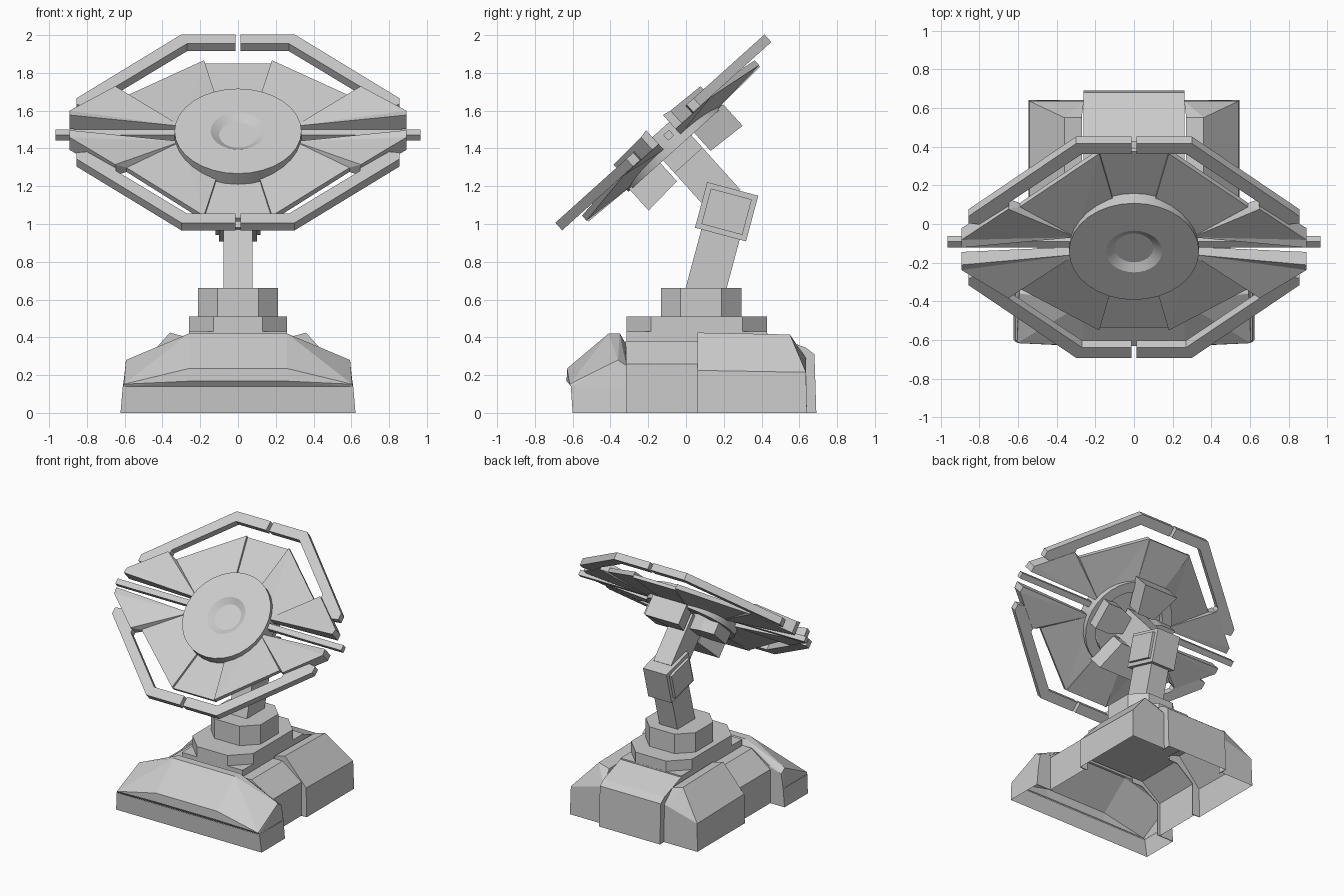
import bpy, bmesh, math
from mathutils import Matrix, Vector

if "Cube" in bpy.data.objects:
    bpy.data.objects.remove(bpy.data.objects["Cube"], do_unlink=True)

grey = bpy.data.materials.new("light_grey")
grey.use_nodes = True
GREY = (0.6, 0.6, 0.6, 1)
grey.diffuse_color = GREY
grey.node_tree.nodes["Principled BSDF"].inputs["Base Color"].default_value = GREY

# Dish frame: local x across, local y up the slope, local z out of the face
DISH = Matrix.Translation((0, -0.12, 1.485)) @ Matrix.Rotation(math.radians(42), 4, 'X')
WORLD = Matrix.Identity(4)
# Upright frames: (x, z) outlines extruded along -y, and (y, z) outlines along x
FACE_FRONT = Matrix.Rotation(math.radians(90), 4, 'X')
FACE_SIDE = Matrix(((0, 0, 1, 0), (1, 0, 0, 0), (0, 1, 0, 0), (0, 0, 0, 1)))
DOWN, UP, FRONT, BACK = (0, 0, -1), (0, 0, 1), (0, -1, 0), (0, 1, 0)
LEFT, RIGHT = (1, 0, 0), (-1, 0, 0)


def finish(name, bm, matrix=WORLD):
    bmesh.ops.recalc_face_normals(bm, faces=bm.faces)
    bm.transform(matrix)
    mesh = bpy.data.meshes.new(name)
    bm.to_mesh(mesh)
    bm.free()
    mesh.materials.append(grey)
    obj = bpy.data.objects.new(name, mesh)
    bpy.context.collection.objects.link(obj)
    return obj


def slab(name, points, matrix=WORLD, fan=False):
    """Outline of (x, y, top, bottom) points closed into a solid."""
    bm = bmesh.new()
    top = [bm.verts.new((x, y, t)) for x, y, t, b in points]
    low = [bm.verts.new((x, y, b)) for x, y, t, b in points]
    n = len(points)
    for i in range(n):
        j = (i + 1) % n
        bm.faces.new((top[i], top[j], low[j], low[i]))
    for ring in (top, low):
        if fan:
            for i in range(1, n - 1):
                bm.faces.new((ring[0], ring[i], ring[i + 1]))
        else:
            bm.faces.new(ring)
    return finish(name, bm, matrix)


def box(name, x, y, z, matrix=WORLD):
    return slab(name, [(a, b, z[1], z[0]) for a, b in
                       ((x[0], y[0]), (x[1], y[0]), (x[1], y[1]), (x[0], y[1]))], matrix)


def shell(name, points, openings):
    """Convex body with the faces toward the given directions left open."""
    bm = bmesh.new()
    for p in points:
        bm.verts.new(p)
    bmesh.ops.convex_hull(bm, input=bm.verts)
    bmesh.ops.dissolve_limit(bm, angle_limit=0.02, verts=bm.verts, edges=bm.edges)
    bmesh.ops.recalc_face_normals(bm, faces=bm.faces)
    gone = [f for f in bm.faces if any(f.normal.dot(Vector(d)) > 0.95 for d in openings)]
    bmesh.ops.delete(bm, geom=gone, context='FACES')
    return finish(name, bm)


def both(points):
    return [(s * x, y, z) for x, y, z in points for s in (1, -1)]


def octagon(hx, hy, cut, cy, z):
    corners = [(hx - cut, -hy), (hx, cut - hy), (hx, hy - cut), (hx - cut, hy),
               (cut - hx, hy), (-hx, hy - cut), (-hx, cut - hy), (cut - hx, -hy)]
    return [(x, y + cy, z[1], z[0]) for x, y in corners]


# Base: hollow front body over a skirt, lower middle, raised rear and two rear flanks
shell("base_skirt", both([
    (.622, -.6, 0), (.622, -.315, 0), (.61, -.61, .14), (.61, -.315, .14)]), (DOWN, UP, BACK))
shell("base_front", both([
    (.608, -.608, .14), (.608, -.315, .14), (.604, -.616, .152),
    (.26, -.632, .168), (.26, -.63, .235), (.26, -.41, .42), (.26, -.35, .42),
    (.26, -.315, .36), (.593, -.36, .28), (.593, -.315, .25)]), (DOWN, BACK))
shell("base_middle", both([
    (.5, -.315, 0), (.5, .06, 0), (.5, -.315, .26), (.5, .06, .26),
    (.34, -.315, .38), (.34, .06, .38)]), (DOWN, FRONT, BACK))
shell("base_rear", both([
    (.26, .06, 0), (.26, .69, 0), (.26, .68, .31), (.26, .635, .345),
    (.26, .43, .42), (.26, .06, .42)]), (DOWN, FRONT, LEFT, RIGHT))
for side, s in (("left", 1), ("right", -1)):
    shell("base_flank_" + side, [(s * x, y, z) for x, y, z in [
        (.26, .06, 0), (.545, .06, 0), (.545, .64, 0), (.26, .64, 0),
        (.54, .06, .225), (.54, .635, .215), (.26, .635, .29),
        (.36, .06, .425), (.36, .55, .415), (.27, .06, .4), (.27, .55, .39)]],
        (DOWN, FRONT, RIGHT if s > 0 else LEFT))
    # Narrow walls that close the steps between the hollow bodies
    slab("front_step_" + side, [(s * x, z, .32, .315) for x, z in [
        (.622, 0), (.61, .14), (.593, .25), (.5, .28), (.34, .38), (.25, .38),
        (.25, .34), (.34, .34), (.48, .25), (.48, 0)]], FACE_FRONT)
    slab("flank_step_" + side, [(s * x, z, -.06, -.065) for x, z in [
        (.545, 0), (.54, .225), (.36, .425), (.27, .4), (.27, .36), (.34, .36),
        (.48, .25), (.48, 0)]], FACE_FRONT)
    slab("rear_step_" + side, [(y, z, s * .26, s * .255) for y, z in [
        (.62, 0), (.69, 0), (.68, .31), (.635, .345), (.43, .42), (.06, .42),
        (.06, .38), (.43, .37), (.62, .27)]], FACE_SIDE)
box("base_deck", (-.26, .26), (-.315, .43), (.38, .43))

# Pedestal
slab("pedestal_plate", octagon(.26, .372, .13, .057, (.43, .51)))
slab("pedestal_drum", octagon(.213, .213, .105, .08, (.51, .66)))

# Lower arm, elbow and upper arm
LOWER = Matrix.Translation((0, .215, 1.065)) @ Matrix.Rotation(math.radians(-15), 4, 'X')
box("lower_arm", (-.077, .077), (-.105, .105), (-.46, 0), LOWER)
box("elbow", (-.1, .1), (-.14, .14), (-.125, .125), LOWER)
box("elbow_caps", (-.12, .12), (-.112, .112), (-.097, .097), LOWER)
box("upper_arm", (-.075, .075), (-.1, .1), (-.5, -.1), DISH)

# Rear mounting blocks, splayed outward from the hub
for label, angle in (("upper", 0), ("lower", 180)):
    turn = DISH @ Matrix.Rotation(math.radians(angle), 4, 'Z')
    slab("rear_block_" + label, [(-.07, .12, -.1, -.24), (.07, .12, -.1, -.24),
                                 (.145, .335, -.1, -.255), (-.145, .335, -.1, -.255)], turn)
for label, angle in (("left", -90), ("right", 90)):
    turn = DISH @ Matrix.Rotation(math.radians(angle), 4, 'Z')
    slab("rod_mount_" + label, [(-.06, .06, -.05, -.2), (.06, .06, -.05, -.2),
                                (.1, .18, -.05, -.2), (.1, .3, -.03, -.2),
                                (-.1, .3, -.03, -.2), (-.1, .18, -.05, -.2)], turn)

# Round centre of the dish with a shallow dimple, recessed at the back
bm = bmesh.new()
profile = [(.1, -.008), (.145, .02), (.336, .02), (.336, -.11), (.26, -.11), (.25, -.085)]
N = 32
rings = [[bm.verts.new((r * math.cos(2 * math.pi * i / N), r * math.sin(2 * math.pi * i / N), w))
          for i in range(N)] for r, w in profile]
for a, b in zip(rings, rings[1:]):
    for i in range(N):
        bm.faces.new((a[i], a[(i + 1) % N], b[(i + 1) % N], b[i]))
bm.faces.new(rings[0])
bm.faces.new(rings[-1])
centre = finish("dish_centre", bm, DISH @ Matrix.Translation((0, -.012, 0)))
bpy.ops.object.select_all(action='DESELECT')
centre.select_set(True)
bpy.context.view_layer.objects.active = centre
bpy.ops.object.shade_smooth_by_angle(angle=math.radians(25))

# Dish panels and the broken outer frame
panel = [(.30, .06, -.01, -.07), (.892, .06, .07, -.03), (.892, .105, .06, -.03),
         (.65, .31, .05, -.03), (.59, .285, .005, -.025), (.18, .615, -.04, -.075),
         (.10, .25, -.04, -.1)]
frame = [(.012, .745), (.3, .745), (.855, .24), (.855, .19), (.78, .18), (.645, .28),
         (.645, .335), (.27, .672), (.012, .672)]
for vname, v in (("upper", 1), ("lower", -1)):
    slab("centre_panel_" + vname, [(-.1, v * .25, -.055, -.1), (.1, v * .25, -.055, -.1),
                                   (.18, v * .612, -.06, -.085), (-.18, v * .612, -.06, -.085)], DISH)
    for hname, h in (("left", 1), ("right", -1)):
        slab(f"side_panel_{vname}_{hname}", [(h * x, v * y, t, b) for x, y, t, b in panel], DISH, True)
        slab(f"outer_frame_{vname}_{hname}", [(h * x, v * y, .027, -.027) for x, y in frame], DISH)

# Long rods in the gap between the panels
for hname, h in (("left", 1), ("right", -1)):
    box("rod_" + hname, sorted((h * .28, h * .965)), (-.01, .032), (-.05, -.01), DISH)
